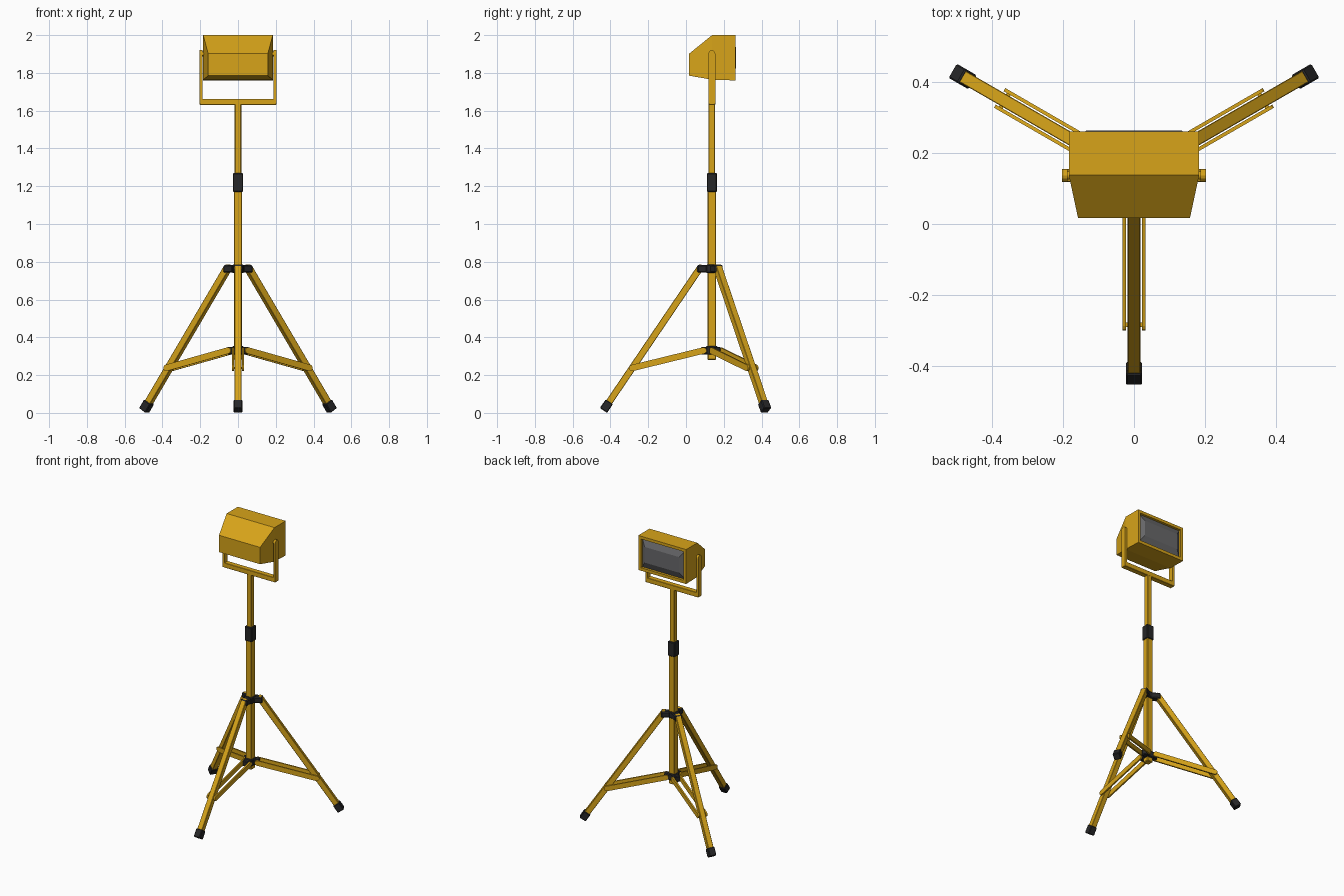
import bpy, bmesh, math
from mathutils import Vector, Matrix

if "Cube" in bpy.data.objects:
    bpy.data.objects.remove(bpy.data.objects["Cube"])

PY = 0.137                      # y of the mast axis


def material(name, rgb):
    m = bpy.data.materials.new(name)
    m.diffuse_color = (*rgb, 1)
    m.use_nodes = True
    m.node_tree.nodes["Principled BSDF"].inputs["Base Color"].default_value = m.diffuse_color
    return m


YELLOW = material("safety yellow", (0.68, 0.37, 0.01))
BLACK = material("black plastic", (0.02, 0.02, 0.021))
GLASS = material("grey glass", (0.14, 0.14, 0.145))


def finish(bm, name, mat, bevel=0.0, matrix=None):
    bmesh.ops.recalc_face_normals(bm, faces=bm.faces)
    if bevel:
        bmesh.ops.bevel(bm, geom=list(bm.edges), offset=bevel, segments=1,
                        affect='EDGES', profile=0.5)
    if matrix:
        bm.transform(matrix)
    me = bpy.data.meshes.new(name)
    bm.to_mesh(me)
    bm.free()
    ob = bpy.data.objects.new(name, me)
    bpy.context.collection.objects.link(ob)
    me.materials.append(mat)
    return ob


def box(name, mat, lo, hi, bevel=0.0, matrix=None):
    bm = bmesh.new()
    bmesh.ops.create_cube(bm, size=1)
    for v in bm.verts:
        v.co = [lo[i] + (v.co[i] + 0.5) * (hi[i] - lo[i]) for i in range(3)]
    return finish(bm, name, mat, bevel, matrix)


def stadium(p, q, r, round_p=True, round_q=True, n=6):
    """Outline of a bar from p to q (2D), half width r, with rounded or flat ends."""
    p, q = Vector(p), Vector(q)
    d = (q - p).normalized()
    s = Vector((-d.y, d.x))
    pts = []
    for c, e, sg, rnd in ((q, d, 1, round_q), (p, -d, -1, round_p)):
        steps = n if rnd else 1
        for i in range(steps + 1):
            a = math.pi * i / steps
            pts.append(c + s * (sg * r * math.cos(a)) + e * (r * math.sin(a) if rnd else 0))
    return pts


def plate(name, mat, outline, x0, x1, bevel=0.0, matrix=None):
    """2D (y, z) outline extruded from x0 to x1."""
    bm = bmesh.new()
    f = bm.faces.new([bm.verts.new((x0, a, b)) for a, b in outline])
    g = bmesh.ops.extrude_face_region(bm, geom=[f])
    for v in g["geom"]:
        if isinstance(v, bmesh.types.BMVert):
            v.co.x = x1
    return finish(bm, name, mat, bevel, matrix)


# Mast
AXIS = Matrix.Translation((0, PY, 0))
box("lower_mast", YELLOW, (-.022, -.022, .28), (.022, .022, 1.2), .004, AXIS)
box("upper_mast", YELLOW, (-.0175, -.0175, 1.15), (.0175, .0175, 1.64), .003, AXIS)
box("mast_collar", BLACK, (-.027, -.027, 1.17), (.027, .027, 1.27), .004, AXIS)
box("upper_hub", BLACK, (-.031, -.031, .74), (.031, .031, .785), .005, AXIS)
box("lower_hub", BLACK, (-.030, -.030, .308), (.030, .030, .355), .005, AXIS)

# Tripod legs: built along -y, then turned about the mast
TOP, END = Vector((-.062, .768)), Vector((-.574, .013))
D = (END - TOP).normalized()
for i, side in enumerate(("front", "right", "left")):
    M = AXIS @ Matrix.Rotation(math.radians(120 * i), 4, 'Z')
    plate(side + "_leg", YELLOW, stadium(TOP, END - D * .01, .018, True, False),
          -.018, .018, .002, M)
    plate(side + "_foot", BLACK, stadium(END - D * .055, END, .023, False, False),
          -.023, .023, .004, M)
    box(side + "_leg_lug", BLACK, (-.024, -.078, .742), (.024, -.02, .783), .006, M)
    box(side + "_brace_lug", BLACK, (-.022, -.058, .31), (.022, -.02, .35), .005, M)
    knee = TOP + D * ((TOP.y - .238) / -D.y)
    for s in (-1, 1):
        plate(side + "_brace", YELLOW, stadium((-.045, .33), knee, .017),
              s * .022, s * .032, 0, M)
    box(side + "_brace_pin", YELLOW, (-.03, knee.x - .006, knee.y - .006),
        (.03, knee.x + .006, knee.y + .006), 0, M)

# Yoke
box("yoke_base", YELLOW, (-.203, PY - .018, 1.63), (.203, PY + .018, 1.663), .002)
for s, side in ((-1, "left"), (1, "right")):
    plate(side + "_yoke_arm", YELLOW, stadium((PY, 1.64), (PY, 1.902), .018, False, True),
          s * .188, s * .203)
    bm = bmesh.new()
    bmesh.ops.create_cone(bm, cap_ends=True, segments=12, radius1=.012, radius2=.012, depth=.03)
    finish(bm, side + "_yoke_pivot", YELLOW, 0,
           Matrix.Translation((s * .182, PY, 1.9)) @ Matrix.Rotation(math.pi / 2, 4, 'Y'))

# Lamp housing: rectangular sections lofted along y, open end sunk for the glass
bm = bmesh.new()
sections = [(.017, .158, 1.785, 1.902), (PY + .001, .184, 1.764, 2.0), (.261, .184, 1.76, 2.0),
            (.261, .165, 1.781, 1.980), (.243, .165, 1.781, 1.980)]
rings = [[bm.verts.new((x, y, z)) for x, z in ((-w, a), (w, a), (w, b), (-w, b))]
         for y, w, a, b in sections]
for r0, r1 in zip(rings, rings[1:]):
    for k in range(4):
        bm.faces.new((r0[k], r0[(k + 1) % 4], r1[(k + 1) % 4], r1[k]))
bm.faces.new(rings[0])
bm.faces.new(rings[-1])
finish(bm, "lamp_housing", YELLOW)

# Faceted front glass
bm = bmesh.new()
g = [[bm.verts.new((x, y, z)) for x, z in ((-w, a), (w, a), (w, b), (-w, b))]
     for y, w, a, b in ((.244, .165, 1.781, 1.980), (.2645, .133, 1.826, 1.935))]
for k in range(4):
    bm.faces.new((g[0][k], g[0][(k + 1) % 4], g[1][(k + 1) % 4], g[1][k]))
bm.faces.new(g[0])
bm.faces.new(g[1])
finish(bm, "lamp_glass", GLASS)
